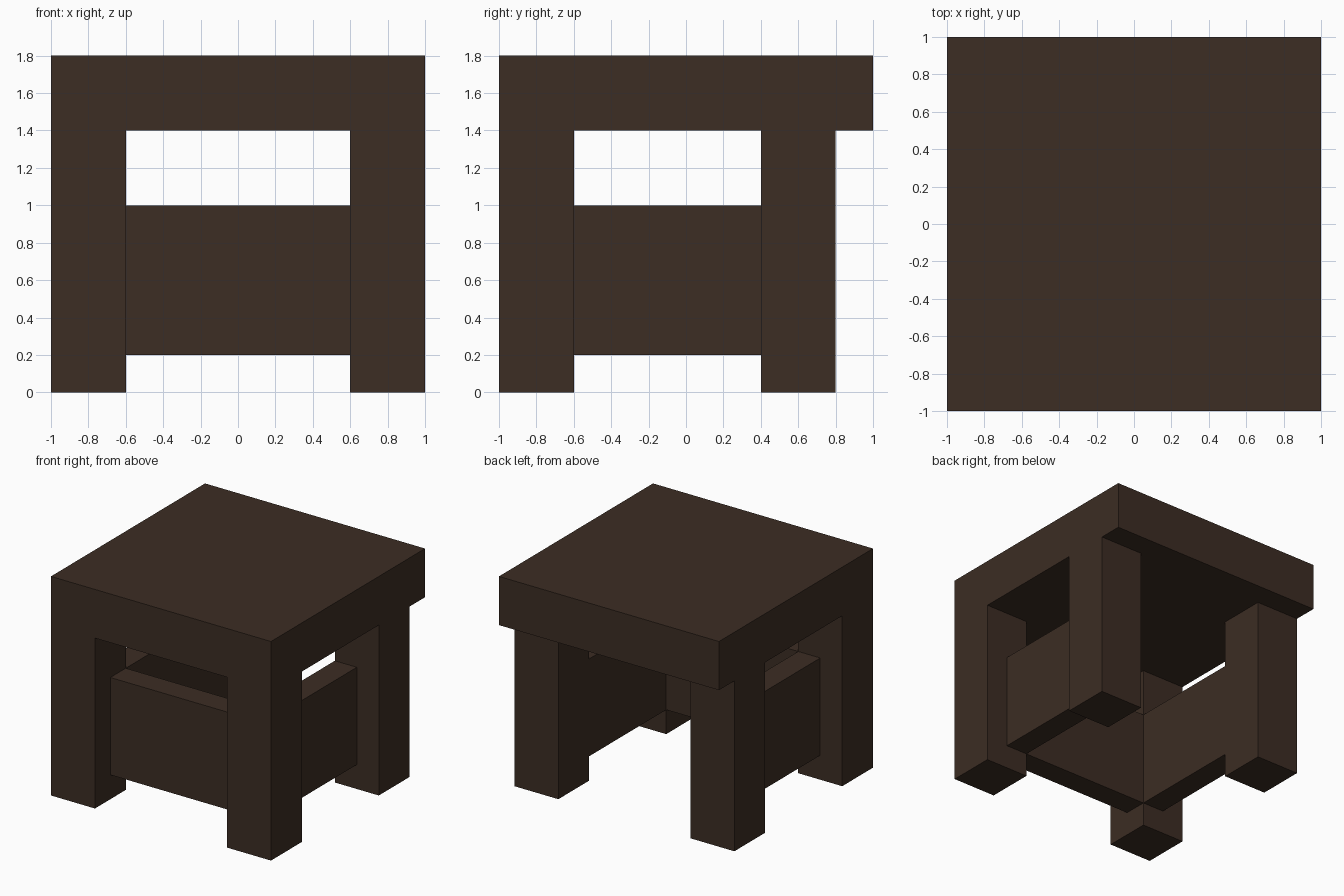
import bpy
import bmesh
from mathutils import Vector

cube = bpy.data.objects.get("Cube")
if cube:
    bpy.data.objects.remove(cube, do_unlink=True)

# Single dark wood colour
WOOD = (0.045, 0.026, 0.017, 1.0)
wood = bpy.data.materials.new("dark_brown_wood")
wood.use_nodes = True
wood.diffuse_color = WOOD
bsdf = wood.node_tree.nodes["Principled BSDF"]
bsdf.inputs["Base Color"].default_value = WOOD
bsdf.inputs["Roughness"].default_value = 0.9


def box(name, low, high):
    """Flat-shaded box between two opposite corners."""
    low, high = Vector(low), Vector(high)
    bm = bmesh.new()
    bmesh.ops.create_cube(bm, size=1)
    bmesh.ops.scale(bm, vec=high - low, verts=bm.verts)
    mesh = bpy.data.meshes.new(name)
    bm.to_mesh(mesh)
    bm.free()
    mesh.materials.append(wood)
    obj = bpy.data.objects.new(name, mesh)
    obj.location = (low + high) / 2
    bpy.context.collection.objects.link(obj)
    return obj


# Thick top, overhanging the back legs
box("table_top", (-1, -1, 1.4), (1, 1, 1.8))

# Legs and side panels, mirrored left and right
for side, s in (("left", 1), ("right", -1)):
    def span(a, b):
        return sorted((s * a, s * b))

    x0, x1 = span(0.6, 1)
    for end, y in (("front", -1), ("back", 0.4)):
        box(f"{end}_{side}_leg", (x0, y, 0), (x1, y + 0.4, 1.4))
    x0, x1 = span(0.6, 0.8)
    box(f"{side}_panel", (x0, -0.6, 0.2), (x1, 0.4, 1))

# Front panel between the front legs; the back stays open
box("front_panel", (-0.6, -0.8, 0.2), (0.6, -0.6, 1))
